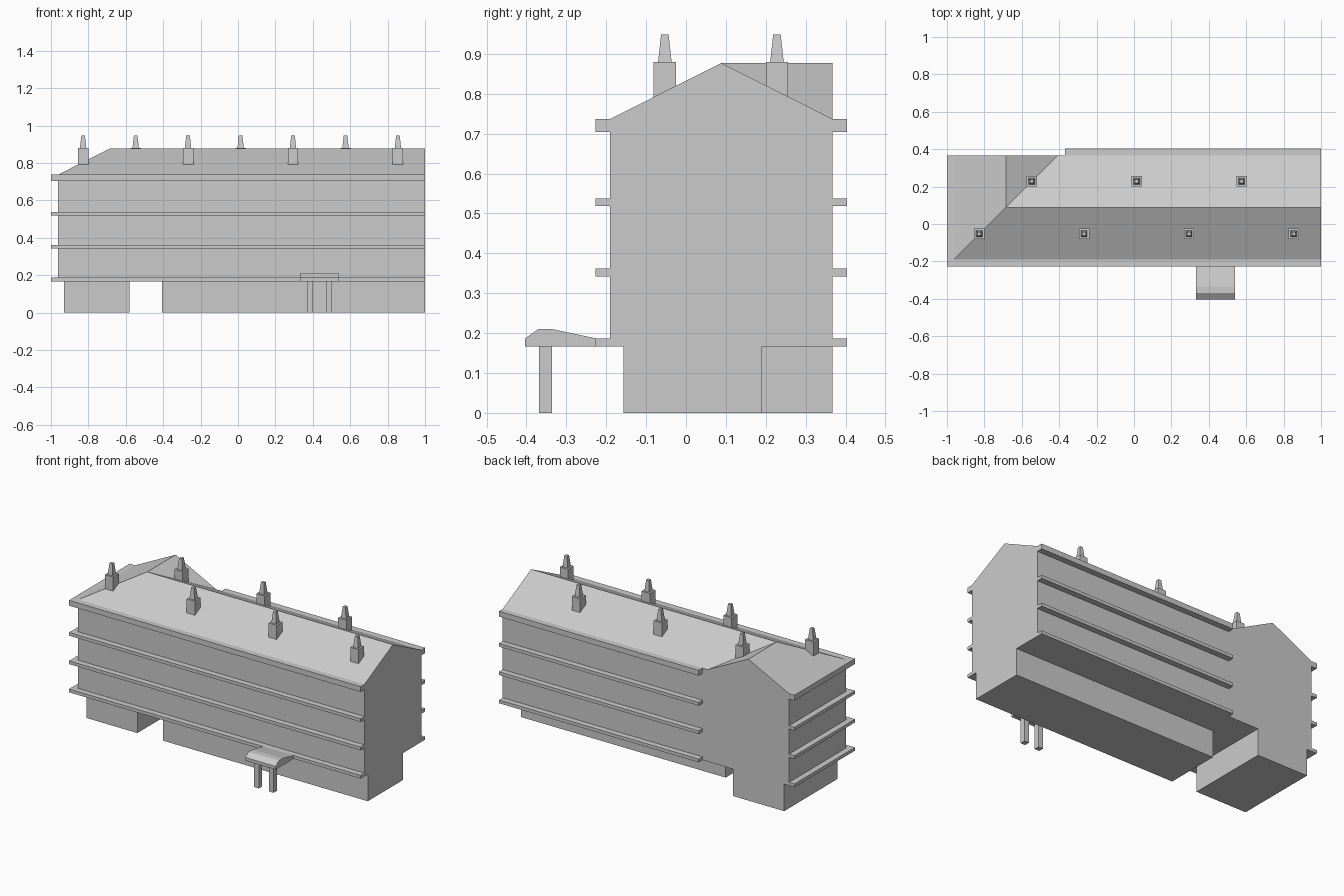
import bpy, bmesh

if "Cube" in bpy.data.objects:
    bpy.data.objects.remove(bpy.data.objects["Cube"])

FLOOR, EAVE, RIDGE = 0.167, 0.737, 0.877
LEFT, RIGHT, FRONT, BACK = -0.963, 1.0, -0.19, 0.367


def make(name, verts, faces):
    me = bpy.data.meshes.new(name)
    me.from_pydata(verts, [], faces)
    bm = bmesh.new()
    bm.from_mesh(me)
    bmesh.ops.recalc_face_normals(bm, faces=bm.faces)
    bm.to_mesh(me)
    bm.free()
    ob = bpy.data.objects.new(name, me)
    bpy.context.collection.objects.link(ob)
    return ob


def loft(name, low, high):
    """Closed solid between two matching outlines."""
    n = len(low)
    faces = [tuple(range(n)), tuple(range(n, 2 * n))]
    faces += [(i, (i + 1) % n, n + (i + 1) % n, n + i) for i in range(n)]
    return make(name, low + high, faces)


def prism(name, outline, z0, z1):
    return loft(name, [(x, y, z0) for x, y in outline], [(x, y, z1) for x, y in outline])


def rect(x0, x1, y0, y1):
    return [(x0, y0), (x1, y0), (x1, y1), (x0, y1)]


def square(x, y, h, z):
    return [(px, py, z) for px, py in rect(x - h, x + h, y - h, y + h)]


# Upper storeys with main gable roof, corner hip and rear cross gable
mid = (FRONT + BACK) / 2
wing = LEFT + mid - FRONT
valley = wing + BACK - mid
plan = rect(LEFT, RIGHT, FRONT, BACK)
verts = [(x, y, FLOOR) for x, y in plan] + [(x, y, EAVE) for x, y in plan]
verts += [(valley, BACK, EAVE), (wing, mid, RIDGE), (RIGHT, mid, RIDGE), (wing, BACK, RIDGE)]
make("building_body", verts, [
    (0, 1, 2, 3), (0, 1, 5, 4), (1, 2, 6, 10, 5), (0, 4, 7, 3),
    (2, 3, 7, 11, 8, 6), (4, 5, 10, 9), (10, 6, 8, 9), (9, 8, 11), (4, 9, 11, 7)])

# Recessed ground floor blocks with a passage between them
prism("ground_floor_main", rect(-0.405, RIGHT, -0.157, 0.19), 0, FLOOR)
prism("ground_floor_wing", rect(-0.93, -0.58, -0.157, BACK), 0, FLOOR)

# Floor ledges and eaves, wrapping the front and left, plus the rear
ledge = 0.037
wrap = [(LEFT - ledge, FRONT - ledge), (RIGHT, FRONT - ledge), (RIGHT, FRONT),
        (LEFT, FRONT), (LEFT, BACK), (LEFT - ledge, BACK)]
for z0, z1 in [(0.167, 0.187), (0.342, 0.362), (0.518, 0.538), (0.704, EAVE)]:
    prism("front_ledge", wrap, z0, z1)
    prism("rear_ledge", rect(-0.37, RIGHT, BACK, BACK + ledge), z0, z1)

# Chimneys with tapered pots
spots = [(-0.828 + 0.561 * i, -0.053) for i in range(4)]
spots += [(-0.547 + 0.561 * i, 0.228) for i in range(3)]
for x, y in spots:
    loft("chimney_stack", square(x, y, 0.028, 0.77), square(x, y, 0.028, 0.879))
    loft("chimney_pot", square(x, y, 0.017, 0.879), square(x, y, 0.0095, 0.948))

# Entrance canopy on two posts
profile = [(-0.403, 0.167), (-0.403, 0.187), (-0.37, 0.21), (-0.335, 0.21),
           (-0.227, 0.187), (-0.19, 0.187), (-0.19, 0.167)]
loft("entrance_canopy", [(0.332, y, z) for y, z in profile], [(0.54, y, z) for y, z in profile])
for x in (0.385, 0.486):
    prism("canopy_post", rect(x - 0.016, x + 0.016, -0.369, -0.336), 0, 0.168)
